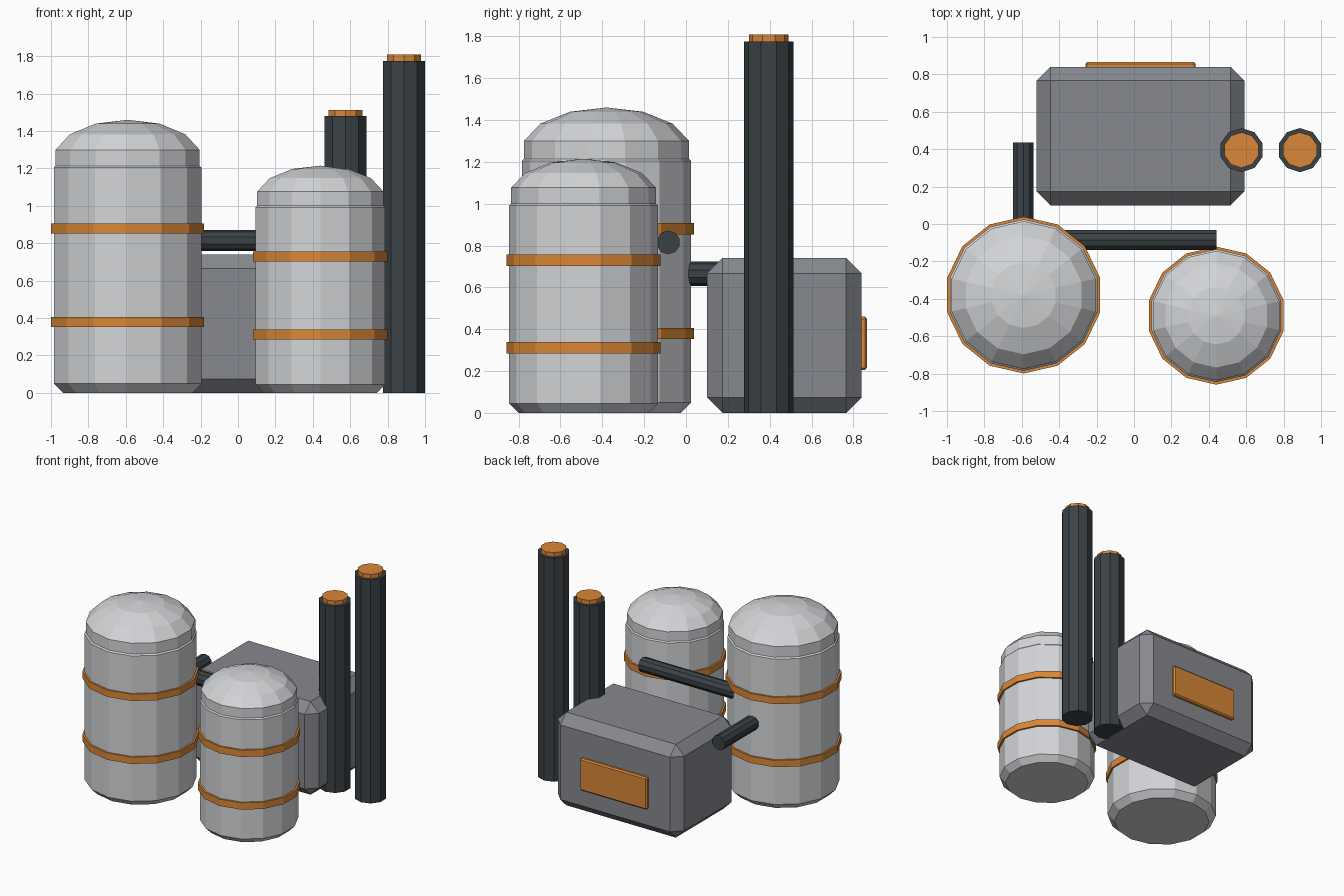
import bpy, bmesh
from math import sin, cos, pi
from mathutils import Vector, Matrix

cube = bpy.data.objects.get("Cube")
if cube:
    bpy.data.objects.remove(cube, do_unlink=True)


def material(name, rgb):
    m = bpy.data.materials.new(name)
    m.use_nodes = True
    m.diffuse_color = (*rgb, 1)
    m.node_tree.nodes["Principled BSDF"].inputs["Base Color"].default_value = (*rgb, 1)
    return m


TANK = material("pale_grey", (0.65, 0.66, 0.68))
HOUSING = material("mid_grey", (0.24, 0.25, 0.275))
PIPE = material("dark_slate", (0.043, 0.053, 0.06))
ORANGE = material("orange", (0.70, 0.245, 0.038))


def finish(name, bm, mat):
    bmesh.ops.recalc_face_normals(bm, faces=bm.faces)
    mesh = bpy.data.meshes.new(name)
    bm.to_mesh(mesh)
    bm.free()
    mesh.materials.append(mat)
    ob = bpy.data.objects.new(name, mesh)
    bpy.context.collection.objects.link(ob)
    return ob


def lathe(name, profile, sides, x, y, mat):
    """Turn (radius, z) points into a capped faceted solid, one corner facing +y."""
    bm = bmesh.new()
    rings = [[bm.verts.new((x + r * sin(2 * pi * i / sides), y + r * cos(2 * pi * i / sides), z))
              for i in range(sides)] for r, z in profile]
    for low, high in zip(rings, rings[1:]):
        for i in range(sides):
            j = (i + 1) % sides
            bm.faces.new((low[i], low[j], high[j], high[i]))
    bm.faces.new(rings[0])
    bm.faces.new(rings[-1])
    bmesh.ops.remove_doubles(bm, verts=bm.verts, dist=0.0001)
    return finish(name, bm, mat)


def rod(name, start, end, radius, mat):
    a, b = Vector(start), Vector(end)
    turn = (b - a).to_track_quat('Z', 'Y').to_matrix().to_4x4()
    bm = bmesh.new()
    bmesh.ops.create_cone(bm, cap_ends=True, segments=10, radius1=radius, radius2=radius,
                          depth=(b - a).length, matrix=Matrix.Translation((a + b) / 2) @ turn)
    return finish(name, bm, mat)


def bevelled_box(name, low, high, bevel, mat):
    a, b = Vector(low), Vector(high)
    bm = bmesh.new()
    bmesh.ops.create_cube(bm, size=1, matrix=Matrix.Translation((a + b) / 2) @ Matrix.Diagonal((*(b - a), 1)))
    bmesh.ops.bevel(bm, geom=bm.edges[:], offset=bevel, segments=1, affect='EDGES')
    return finish(name, bm, mat)


def tank(side, x, y, r, height, dome, bevel, bands):
    lathe(side + "_tank_body", [(r - bevel, 0), (r, bevel), (r, height - bevel), (r - bevel, height)],
          14, x, y, TANK)
    # Flattened faceted dome, running slightly down into the body
    bm = bmesh.new()
    rings = []
    for k in range(1, 5):
        a = k * pi / 7
        rings.append([bm.verts.new((x + r * sin(a) * sin(i * pi / 7), y + r * sin(a) * cos(i * pi / 7),
                                    height + dome * cos(a))) for i in range(14)])
    tip = bm.verts.new((x, y, height + dome))
    for i in range(14):
        j = (i + 1) % 14
        bm.faces.new((rings[0][i], rings[0][j], tip))
        for up, down in zip(rings, rings[1:]):
            bm.faces.new((up[i], up[j], down[j], down[i]))
    bm.faces.new(rings[-1])
    finish(side + "_tank_dome", bm, TANK)
    for label, z in zip(("lower", "upper"), bands):
        lathe(f"{side}_tank_{label}_band", [(r + 0.014, z - 0.027), (r + 0.014, z + 0.027)], 14, x, y, ORANGE)


# Storage tanks
tank("right", -0.59, -0.38, 0.405, 1.254, 0.206, 0.05, (0.38, 0.88))
tank("left", 0.44, -0.49, 0.355, 1.037, 0.178, 0.045, (0.312, 0.73))

# Machine housing with rear panel
bevelled_box("housing", (-0.52, 0.10, 0), (0.59, 0.84, 0.74), 0.074, HOUSING)
bevelled_box("rear_panel", (-0.26, 0.82, 0.205), (0.33, 0.865, 0.46), 0.01, ORANGE)

# Exhaust stacks with caps
for side, x, top in (("inner", 0.575, 1.48), ("outer", 0.887, 1.775)):
    lathe(side + "_stack", [(0.118, 0), (0.118, top)], 10, x, 0.395, PIPE)
    lathe(side + "_stack_cap", [(0.095, top - 0.02), (0.095, top + 0.033)], 10, x, 0.395, ORANGE)

# Connecting pipes
rod("cross_pipe", (-0.59, -0.085, 0.815), (0.44, -0.085, 0.815), 0.057, PIPE)
rod("feed_pipe", (-0.592, -0.38, 0.665), (-0.592, 0.435, 0.665), 0.058, PIPE)
